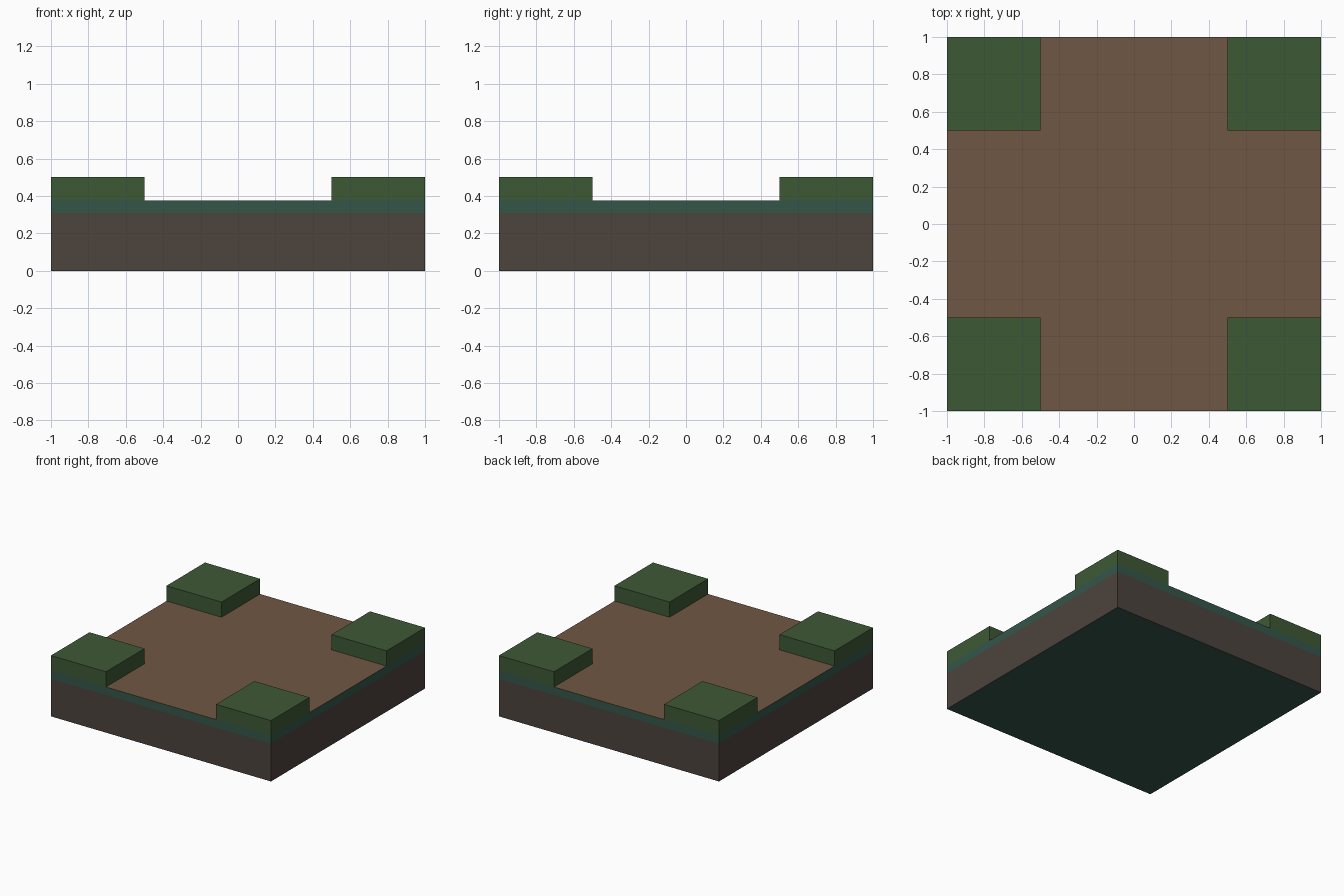
import bpy, bmesh
from mathutils import Vector

if "Cube" in bpy.data.objects:
    bpy.data.objects.remove(bpy.data.objects["Cube"])

SOIL_TOP, PATH_TOP, BLOCK_TOP = 0.31, 0.375, 0.5
HALF, INNER = 1.0, 0.5


def material(name, rgb):
    def lin(c):
        c /= 255
        return c / 12.92 if c <= 0.04045 else ((c + 0.055) / 1.055) ** 2.4
    m = bpy.data.materials.new(name)
    m.diffuse_color = (*[lin(c) for c in rgb], 1)
    m.use_nodes = True
    m.node_tree.nodes["Principled BSDF"].inputs["Base Color"].default_value = m.diffuse_color
    return m


soil = material("dark soil", (77, 67, 61))
teal = material("teal band", (52, 86, 73))
path = material("brown path", (112, 87, 67))
grass = material("grass green", (61, 89, 53))


def box(lo, hi):
    bm = bmesh.new()
    bmesh.ops.create_cube(bm, size=1)
    lo, hi = Vector(lo), Vector(hi)
    for v in bm.verts:
        v.co = Vector([(lo[i] + hi[i]) / 2 + v.co[i] * (hi[i] - lo[i]) for i in range(3)])
    return bm


def finish(name, bm, mats):
    bmesh.ops.recalc_face_normals(bm, faces=bm.faces)
    me = bpy.data.meshes.new(name)
    bm.to_mesh(me)
    bm.free()
    for m in mats:
        me.materials.append(m)
    ob = bpy.data.objects.new(name, me)
    bpy.context.collection.objects.link(ob)
    return ob


# Ground slab: cut at the soil line and along the edges of the corner blocks
bm = box((-HALF, -HALF, 0), (HALF, HALF, PATH_TOP))
cuts = [((0, 0, SOIL_TOP), (0, 0, 1))]
for s in (-INNER, INNER):
    cuts += [((s, 0, 0), (1, 0, 0)), ((0, s, 0), (0, 1, 0))]
for co, no in cuts:
    bmesh.ops.bisect_plane(bm, geom=bm.verts[:] + bm.edges[:] + bm.faces[:],
                           plane_co=co, plane_no=no)
bm.normal_update()
covered = []
for f in bm.faces:
    c = f.calc_center_median()
    if f.normal.z > 0.5:
        f.material_index = 2
        if abs(c.x) > INNER and abs(c.y) > INNER:
            covered.append(f)
    elif f.normal.z < -0.5 or c.z > SOIL_TOP:
        f.material_index = 1
# the tops hidden under the blocks are left open
bmesh.ops.delete(bm, geom=covered, context='FACES')
finish("ground_slab", bm, [soil, teal, path])

# Raised grass block on each corner, open underneath
for x_name, sx in (("left", -1), ("right", 1)):
    for y_name, sy in (("front", -1), ("back", 1)):
        xs = sorted((sx * INNER, sx * HALF))
        ys = sorted((sy * INNER, sy * HALF))
        bm = box((xs[0], ys[0], PATH_TOP), (xs[1], ys[1], BLOCK_TOP))
        bm.normal_update()
        bmesh.ops.delete(bm, geom=[f for f in bm.faces if f.normal.z < -0.5],
                         context='FACES_ONLY')
        finish(f"grass_block_{y_name}_{x_name}", bm, [grass])
